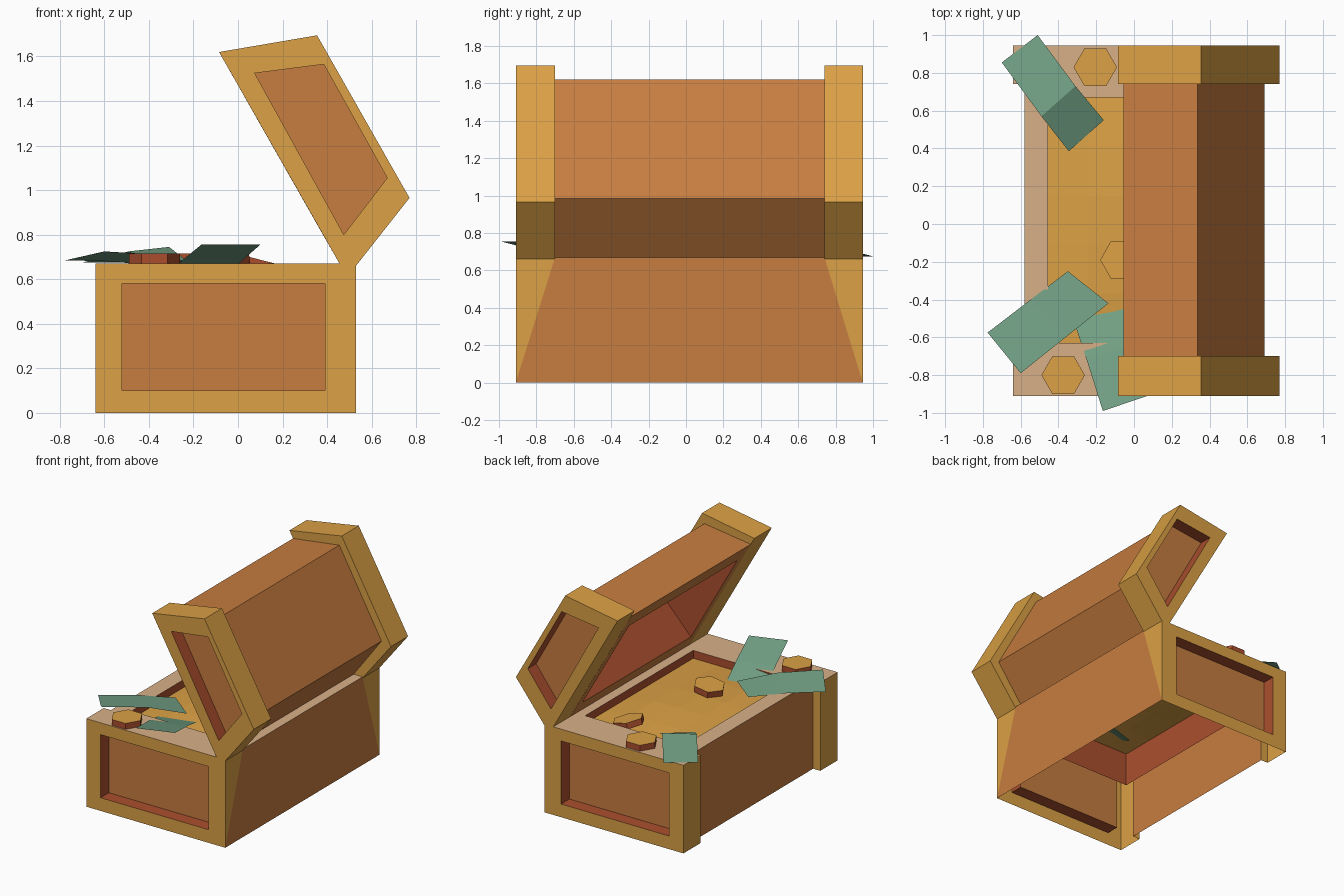
import bpy, bmesh, math
from mathutils import Vector, Matrix

if "Cube" in bpy.data.objects:
    bpy.data.objects.remove(bpy.data.objects["Cube"])


def lin(c):
    return c / 12.92 if c <= 0.04045 else ((c + 0.055) / 1.055) ** 2.4


COLOURS = {"gold": (0.86, 0.63, 0.27), "brown_wood": (0.78, 0.49, 0.25),
           "tan_rim": (0.85, 0.69, 0.53), "red_lining": (0.67, 0.31, 0.18),
           "green_paper": (0.45, 0.63, 0.52)}
MATS = {}
for name, c in COLOURS.items():
    m = bpy.data.materials.new(name)
    m.diffuse_color = (*[lin(v) for v in c], 1)
    m.use_nodes = True
    m.node_tree.nodes["Principled BSDF"].inputs["Base Color"].default_value = m.diffuse_color
    MATS[name] = m
GOLD, WOOD, TAN, RED, GREEN = COLOURS


def build(name, polys):
    """polys: list of (points, material name) joined into one flat-shaded object"""
    bm = bmesh.new()
    used = []
    for pts, mat in polys:
        if mat not in used:
            used.append(mat)
        f = bm.faces.new([bm.verts.new(p) for p in pts])
        f.material_index = used.index(mat)
    bmesh.ops.remove_doubles(bm, verts=bm.verts[:], dist=1e-4)
    bmesh.ops.recalc_face_normals(bm, faces=bm.faces[:])
    me = bpy.data.meshes.new(name)
    bm.to_mesh(me)
    bm.free()
    for mat in used:
        me.materials.append(MATS[mat])
    ob = bpy.data.objects.new(name, me)
    bpy.context.collection.objects.link(ob)
    return ob


def at(prof, y):
    return [(x, y, z) for x, z in prof]


def bridge(a, b, mat):
    n = len(a)
    return [([a[i], a[(i + 1) % n], b[(i + 1) % n], b[i]], mat) for i in range(n)]


def framed(outer, inner, y, y_in):
    """gold frame with a recessed wooden panel"""
    o, i, d = at(outer, y), at(inner, y), at(inner, y_in)
    return bridge(o, i, GOLD) + bridge(i, d, RED) + [(d, WOOD)]


def rect(x0, x1, y0, y1, z):
    return [(x0, y0, z), (x1, y0, z), (x1, y1, z), (x0, y1, z)]


# main extents
Y0, Y1, E0, E1, P0, P1 = -0.91, 0.945, -0.70, 0.74, -0.63, 0.67
XF, XM, XB, H = -0.64, -0.58, 0.53, 0.67
PX0, PX1 = -0.455, 0.38
ENDS = ((Y0, E0, P0, 1, "front"), (Y1, E1, P1, -1, "rear"))

# base ends with recessed panels, corner posts and rear triangles
base_out = [(XF, 0), (XB, 0), (XB, H), (XF, H)]
base_in = [(-0.52, 0.10), (0.39, 0.10), (0.39, 0.58), (-0.52, 0.58)]
for y, e, p, s, label in ENDS:
    polys = framed(base_out, base_in, y, y + 0.1 * s)
    polys.append(([(XF, y, 0), (XF, e, 0), (XF, e, H), (XF, y, H)], GOLD))
    polys.append(([(XF, e, 0), (XM, e, 0), (XM, e, H), (XF, e, H)], GOLD))
    polys.append(([(XB, y, 0), (XB, y, H), (XB, e, H)], GOLD))
    build(label + "_base_end", polys)

# long side walls (open underneath)
build("opening_side_wall", [([(XM, E0, 0), (XM, E1, 0), (XM, E1, H), (XM, E0, H)], WOOD)])
build("hinge_side_wall", [([(XB, Y0, 0), (XB, Y1, 0), (XB, E1, H), (XB, E0, H)], WOOD)])

# rim around the pit
rim = [(rect(XM, PX0, P0, P1, H), TAN), (rect(PX1, XB, P0, P1, H), TAN)]
for y, e, p, s, label in ENDS:
    rim += [(rect(XF, XB, *sorted((y, e)), H), TAN), (rect(XM, XB, *sorted((e, p)), H), TAN)]
build("rim", rim)

# pit lining
build("pit_lining", bridge(rect(PX0, PX1, P0, P1, H), rect(PX0, PX1, P0, P1, 0.35), RED))

# treasure heap: a gently domed grid
NX, NY = 4, 5


def heap(i, j):
    u, v = i / NX, j / NY
    z = 0.61 + 0.04 * math.sin(math.pi * u) * math.sin(math.pi * v)
    return (PX0 + (PX1 - PX0) * u, P0 + (P1 - P0) * v, z)


build("treasure_heap", [([heap(i, j), heap(i + 1, j), heap(i + 1, j + 1), heap(i, j + 1)], GOLD)
                        for i in range(NX) for j in range(NY)])

# lid ends
lid_out = [(-0.085, 1.62), (0.355, 1.695), (0.77, 0.965), (0.49, 0.61)]
lid_in = [(0.075, 1.525), (0.385, 1.565), (0.67, 1.055), (0.475, 0.80)]
for y, e, p, s, label in ENDS:
    polys = framed(lid_out, lid_in, y, y + 0.1 * s)
    polys += bridge(at(lid_out, y), at(lid_out, e), GOLD) + [(at(lid_out, e), GOLD)]
    build(label + "_lid_end", polys)

# lid middle: outer shell, lip and hollow
shell = [(-0.055, 1.567), (0.335, 1.62), (0.69, 0.985), (0.455, 0.67)]
hollow = [(0.01, 1.453), (0.30, 1.555), (0.62, 1.0), (0.40, 0.767)]
polys = []
for prof, a, b, mat in ((shell, E0, E1, WOOD), (hollow, P0, P1, RED)):
    polys += bridge(at(prof, a), at(prof, b), mat)[:3]
polys += [(at(hollow, P0), RED), (at(hollow, P1), RED)]


def mouth(prof, a, b):
    (x0, z0), (x1, z1) = prof[0], prof[3]
    return [(x0, a, z0), (x1, a, z1), (x1, b, z1), (x0, b, z0)]


polys += bridge(mouth(shell, E0, E1), mouth(hollow, P0, P1), WOOD)
build("lid_middle", polys)

# hexagonal coins: x, y, top height, tilt about y
for k, (x, y, z, tilt) in enumerate([(-0.375, -0.80, 0.715, 0), (-0.205, 0.83, 0.715, 0),
                                     (-0.065, -0.19, 0.70, -0.15), (0.09, 0.57, 0.69, 0.25)]):
    rot = Matrix.Rotation(tilt, 3, 'Y')
    ring = [[Vector((x, y, z)) + rot @ Vector((0.115 * math.cos(a * math.pi / 3),
             0.115 * math.sin(a * math.pi / 3), h)) for a in range(6)] for h in (0, -0.045)]
    build("coin_%d" % (k + 1), [(ring[0], GOLD), (ring[1], GOLD)] + bridge(ring[0], ring[1], RED))

# bent paper notes: three cross edges each
NOTES = [
    [((-0.51, 1.0, 0.675), (-0.70, 0.855, 0.675)), ((-0.31, 0.73, 0.745), (-0.49, 0.57, 0.725)),
     ((-0.16, 0.55, 0.63), (-0.345, 0.385, 0.63))],
    [((-0.60, -0.79, 0.725), (-0.775, -0.575, 0.685)), ((-0.35, -0.59, 0.71), (-0.56, -0.41, 0.68)),
     ((-0.135, -0.42, 0.655), (-0.35, -0.25, 0.655))],
    [((-0.165, -0.99, 0.755), (0.10, -0.90, 0.755)), ((-0.25, -0.72, 0.685), (0.02, -0.63, 0.685)),
     ((-0.34, -0.45, 0.60), (-0.06, -0.36, 0.60))]]
for k, n in enumerate(NOTES):
    build("paper_note_%d" % (k + 1), [([*n[i], *reversed(n[i + 1])], GREEN) for i in range(2)])
